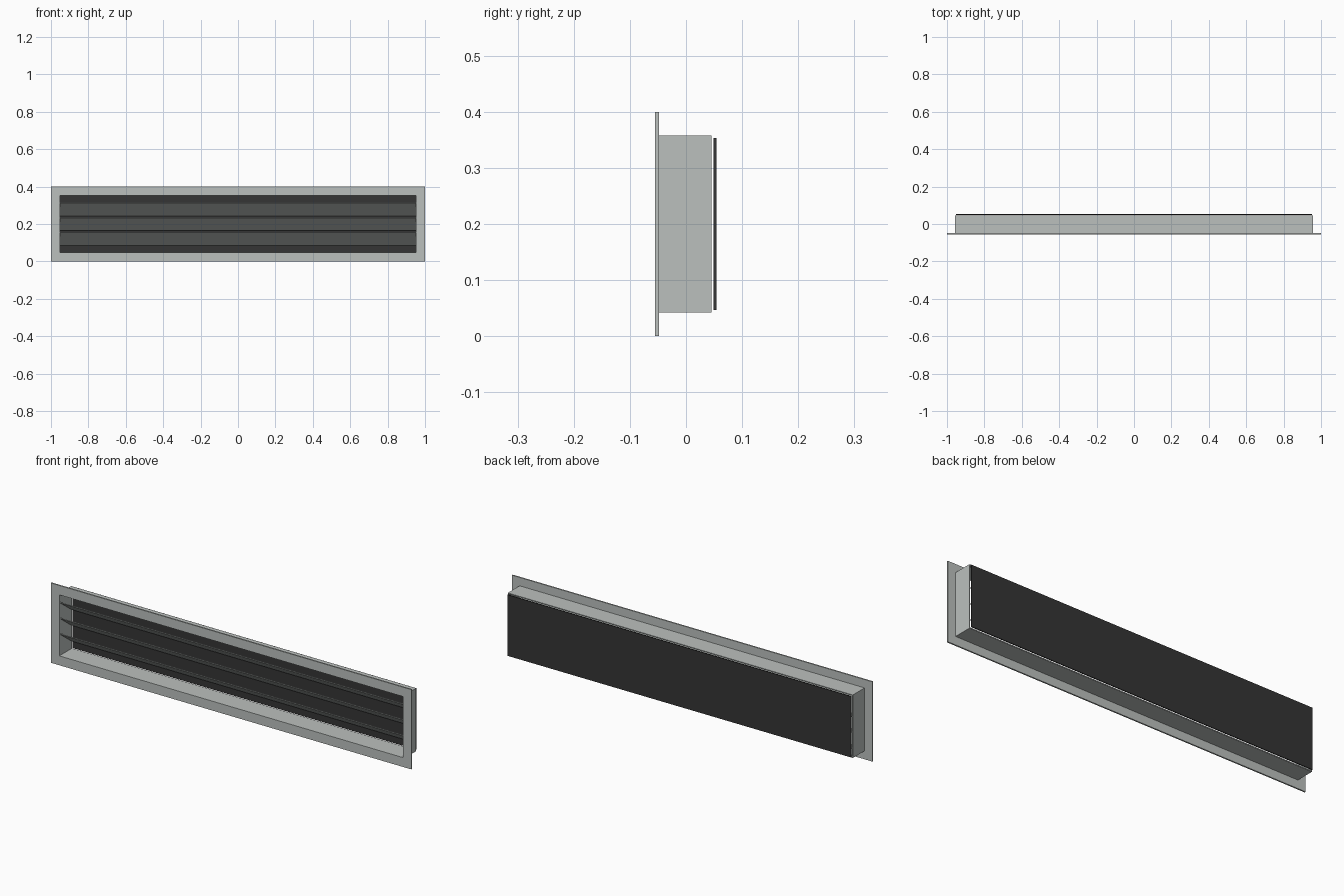
import bpy, bmesh, math

if "Cube" in bpy.data.objects:
    bpy.data.objects.remove(bpy.data.objects["Cube"])

def material(name, rgb):
    m = bpy.data.materials.new(name)
    m.diffuse_color = (*rgb, 1)
    m.use_nodes = True
    m.node_tree.nodes["Principled BSDF"].inputs["Base Color"].default_value = m.diffuse_color
    return m

GREY = material("light grey metal", (0.50, 0.53, 0.515))
DARK = material("dark backing", (0.035, 0.035, 0.035))
MID_Z = 0.2

def finish(name, bm, mat):
    bmesh.ops.recalc_face_normals(bm, faces=bm.faces)
    mesh = bpy.data.meshes.new(name)
    bm.to_mesh(mesh)
    bm.free()
    mesh.materials.append(mat)
    obj = bpy.data.objects.new(name, mesh)
    bpy.context.collection.objects.link(obj)
    return obj

def box(name, size, loc, mat, tilt=0.0):
    bm = bmesh.new()
    bmesh.ops.create_cube(bm, size=1)
    bmesh.ops.scale(bm, vec=size, verts=bm.verts)
    obj = finish(name, bm, mat)
    obj.location = loc
    obj.rotation_euler.x = tilt
    return obj

def ring(name, outer, inner, y0, y1, mat):
    """Rectangular frame: outer and inner are half sizes in x and z."""
    bm = bmesh.new()
    signs = [(-1, -1), (1, -1), (1, 1), (-1, 1)]
    loops = [[bm.verts.new((sx * h[0], y, MID_Z + sz * h[1])) for sx, sz in signs]
             for h, y in ((outer, y0), (outer, y1), (inner, y1), (inner, y0))]
    for k in range(4):
        a, b = loops[k], loops[(k + 1) % 4]
        for i in range(4):
            j = (i + 1) % 4
            bm.faces.new((a[i], a[j], b[j], b[i]))
    return finish(name, bm, mat)

# Front flange and the sleeve behind it
ring("front_flange", (1.0, 0.2), (0.953, 0.153), -0.055, -0.048, GREY)
ring("sleeve", (0.957, 0.158), (0.953, 0.153), -0.048, 0.045, GREY)

# Sloping blades, front edge high
DEPTH, DROP = 0.09, 0.068
for i in range(3):
    box(f"blade_{i + 1}", (1.906, math.hypot(DEPTH, DROP), 0.004),
        (0, -0.004, MID_Z + (i - 1) * 0.079), GREY, -math.atan2(DROP, DEPTH))

# Dark plate just behind the sleeve
box("back_plate", (1.906, 0.005, 0.306), (0, 0.0515, MID_Z), DARK)
